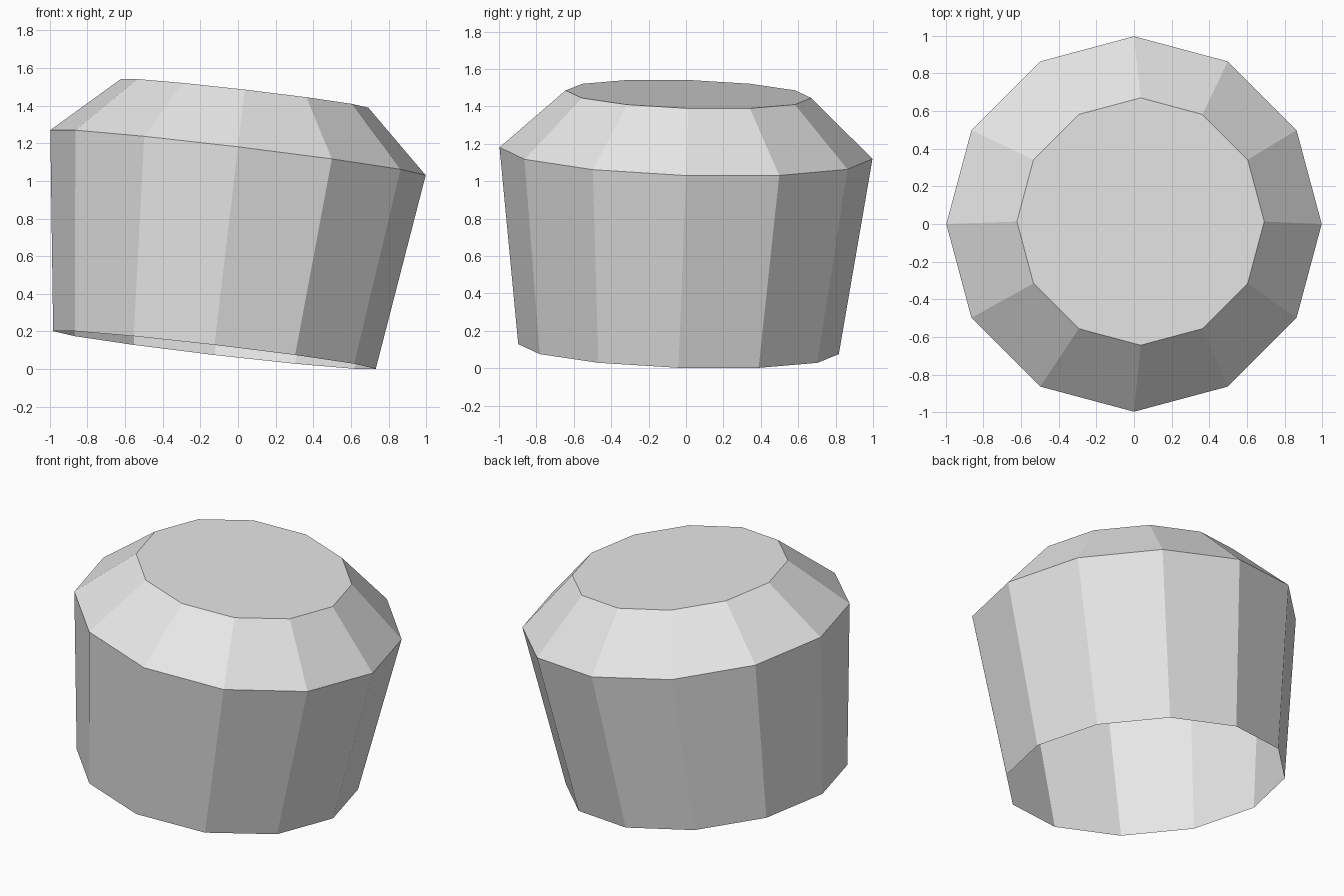
import bpy, bmesh
from math import cos, sin, tau

cube = bpy.data.objects.get("Cube")
if cube:
    bpy.data.objects.remove(cube, do_unlink=True)

SIDES = 12

grey = bpy.data.materials.new("light_grey")
grey.use_nodes = True
colour = (0.8, 0.8, 0.8, 1)
grey.diffuse_color = colour
grey.node_tree.nodes["Principled BSDF"].inputs["Base Color"].default_value = colour


def tilted_ring(bm, centre, radius, tilt_x, tilt_y):
    """Ring of vertices whose height drops towards +x and +y."""
    cx, cy, cz = centre
    ring = []
    for i in range(SIDES):
        c, s = cos(tau * i / SIDES), sin(tau * i / SIDES)
        ring.append(bm.verts.new((cx + radius * c, cy + radius * s,
                                  cz - tilt_x * c - tilt_y * s)))
    return ring


bm = bmesh.new()
# Open bottom rim, wide shoulder and narrow top
rings = [
    tilted_ring(bm, (-0.125, -0.04, 0.102), 0.857, 0.1, 0.027),
    tilted_ring(bm, (0, 0, 1.15), 0.997, 0.12, 0.031),
    tilted_ring(bm, (0.035, 0.013, 1.465), 0.657, 0.076, 0.02),
]

# Wall and sloping shoulder
for low, high in zip(rings, rings[1:]):
    for i in range(SIDES):
        j = (i + 1) % SIDES
        bm.faces.new((low[i], low[j], high[j], high[i]))

# Flat cap; the underside stays open
bm.faces.new(rings[-1])

mesh = bpy.data.meshes.new("tapered_cap")
bm.to_mesh(mesh)
bm.free()
mesh.materials.append(grey)
bpy.context.collection.objects.link(bpy.data.objects.new("tapered_cap", mesh))
